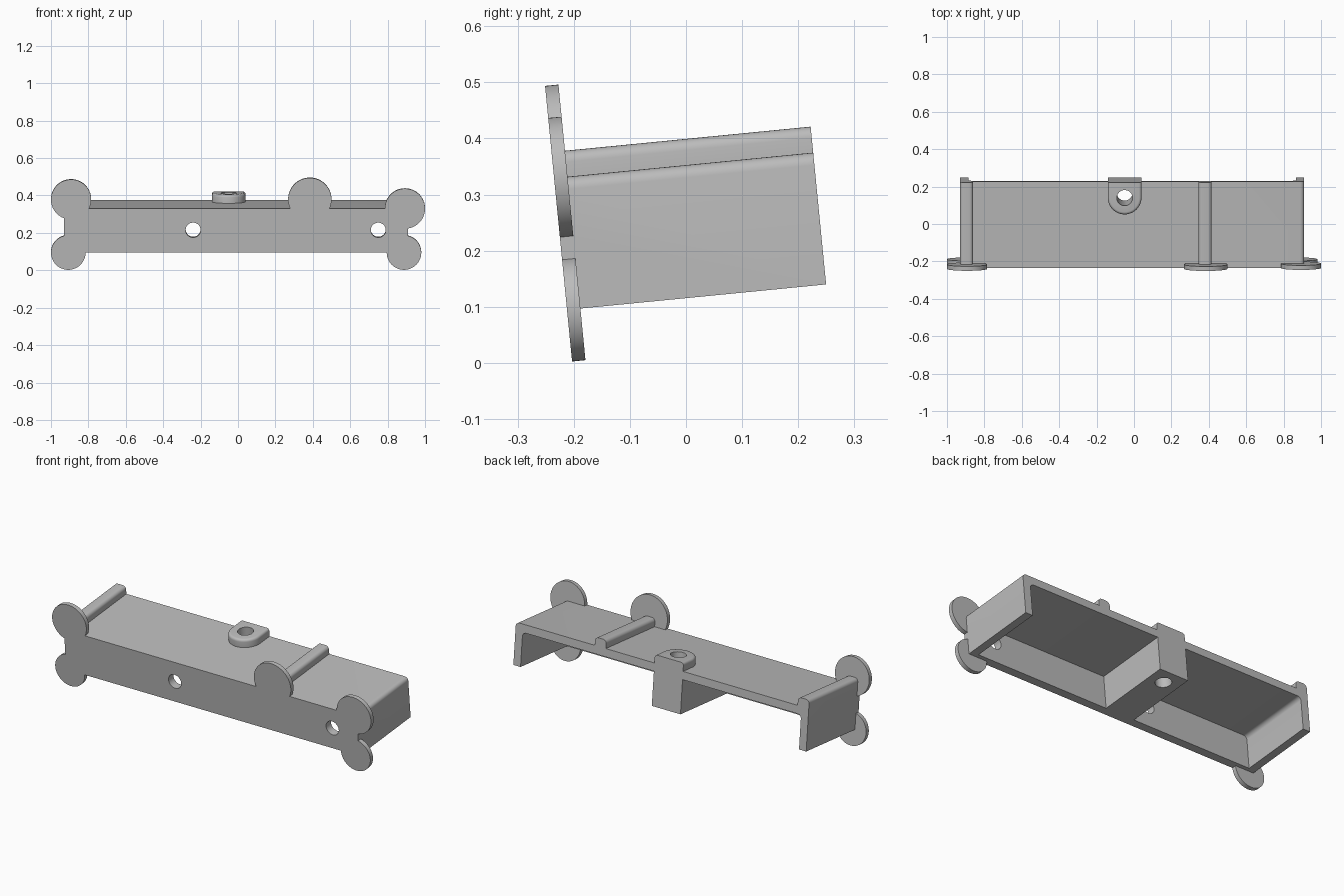
import bpy, math
from mathutils import Matrix, Vector

cube = bpy.data.objects.get("Cube")
if cube:
    bpy.data.objects.remove(cube, do_unlink=True)

grey = bpy.data.materials.new("satin_grey")
grey.use_nodes = True
colour = (0.5, 0.5, 0.5, 1)
grey.diffuse_color = colour
grey.node_tree.nodes["Principled BSDF"].inputs["Base Color"].default_value = colour

# Main sizes, before the whole bracket is tilted back
LEFT, RIGHT = 0.91, -0.93
BOTTOM, TOP, RIB_TOP, DEPTH = 0.093, 0.329, 0.3755, 0.464
WALL = 0.045
BOSS_X, BOSS_Y, BOSS_R = -0.05, 0.381, 0.09


def rounded(corners):
    """Outline from (x, y, radius) corners, with arcs where radius > 0."""
    out = []
    n = len(corners)
    for i, (x, y, r) in enumerate(corners):
        p = Vector((x, y))
        if r == 0:
            out.append(p)
            continue
        a = (Vector(corners[i - 1][:2]) - p).normalized()
        b = (Vector(corners[(i + 1) % n][:2]) - p).normalized()
        centre = p + (a + b) * r
        for k in range(7):
            t = k / 6 * math.pi / 2
            out.append(centre - b * r * math.cos(t) - a * r * math.sin(t))
    return out


def prism(name, outline, start, end, axis="Y"):
    """Extrude an (x, z) outline along Y, or an (x, y) outline along Z."""
    n = len(outline)
    put = (lambda p, d: (p[0], d, p[1])) if axis == "Y" else (lambda p, d: (p[0], p[1], d))
    verts = [put(p, d) for d in (start, end) for p in outline]
    faces = [list(range(n)), list(range(2 * n - 1, n - 1, -1))]
    faces += [[i, n + i, n + (i + 1) % n, (i + 1) % n] for i in range(n)]
    mesh = bpy.data.meshes.new(name)
    mesh.from_pydata(verts, [], faces)
    mesh.materials.append(grey)
    obj = bpy.data.objects.new(name, mesh)
    bpy.context.collection.objects.link(obj)
    # Make the normals point outward
    bpy.ops.object.select_all(action="DESELECT")
    bpy.context.view_layer.objects.active = obj
    obj.select_set(True)
    bpy.ops.object.mode_set(mode="EDIT")
    bpy.ops.mesh.select_all(action="SELECT")
    bpy.ops.mesh.normals_make_consistent(inside=False)
    bpy.ops.object.mode_set(mode="OBJECT")
    return obj


def circle(x, y, r, n=48):
    return [(x + r * math.cos(2 * math.pi * i / n), y + r * math.sin(2 * math.pi * i / n))
            for i in range(n)]


def combine(body, other, operation):
    """Apply a boolean and remove the second object."""
    mod = body.modifiers.new(operation.lower(), "BOOLEAN")
    mod.operation, mod.solver, mod.object = operation, "EXACT", other
    bpy.context.view_layer.objects.active = body
    bpy.ops.object.modifier_apply(modifier=mod.name)
    bpy.data.objects.remove(other, do_unlink=True)


# Body with two raised ribs along its depth
RIB_A, RIB_B, RIB_END = 0.345, 0.415, -0.86
body = prism("bracket_body", rounded([
    (RIGHT, BOTTOM, 0), (LEFT, BOTTOM, 0), (LEFT, TOP, 0.022),
    (RIB_B, TOP, 0), (RIB_B, RIB_TOP, 0.02), (RIB_A, RIB_TOP, 0.02), (RIB_A, TOP, 0),
    (RIB_END, TOP, 0), (RIB_END, RIB_TOP, 0.02), (RIGHT, RIB_TOP, 0.02),
]), 0, DEPTH)

# Two hollows open at the back and below, either side of the middle block
for outer, inner in ((RIGHT + WALL, BOSS_X - BOSS_R), (LEFT - WALL, BOSS_X + BOSS_R)):
    hollow = prism("hollow_cutter", rounded([
        (outer, 0, 0), (inner, 0, 0), (inner, TOP - WALL, 0), (outer, TOP - WALL, 0.022),
    ]), WALL, DEPTH + 0.1)
    combine(body, hollow, "DIFFERENCE")

# Rounded mounting boss on the top, with a softened upper rim
def boss_outline(r):
    arc = [(BOSS_X + r * math.cos(math.pi + math.pi * i / 24),
            BOSS_Y + r * math.sin(math.pi + math.pi * i / 24)) for i in range(25)]
    return arc + [(BOSS_X + r, DEPTH), (BOSS_X - r, DEPTH)]


boss = prism("boss", boss_outline(BOSS_R), TOP - 0.02, RIB_TOP, "Z")
bevel = boss.modifiers.new("soft_rim", "BEVEL")
bevel.width, bevel.segments, bevel.limit_method = 0.014, 4, "WEIGHT"
weights = boss.data.attributes.new("bevel_weight_edge", "FLOAT", "EDGE")
for edge in boss.data.edges:
    ends = [boss.data.vertices[v].co for v in edge.vertices]
    on_top = all(abs(c.z - RIB_TOP) < 1e-4 for c in ends)
    on_back = all(abs(c.y - DEPTH) < 1e-4 for c in ends)
    weights.data[edge.index].value = float(on_top and not on_back)
bpy.context.view_layer.objects.active = boss
bpy.ops.object.modifier_apply(modifier="soft_rim")
combine(body, boss, "UNION")

# Round pads flush with the front face
for x, z, r in ((-0.8925, 0.378, 0.1075), (-0.9075, BOTTOM, 0.0925), (0.384, 0.378, 0.116),
                (0.8925, TOP, 0.1075), (0.8875, BOTTOM, 0.0925)):
    combine(body, prism("front_pad", circle(x, z, r, 64), 0, 0.024), "UNION")

# Two screw holes in the front wall and one down through the boss
for x in (-0.24, 0.75):
    combine(body, prism("hole_cutter", circle(x, 0.214, 0.04), -0.1, 0.1), "DIFFERENCE")
combine(body, prism("hole_cutter", circle(BOSS_X, BOSS_Y, 0.042), 0, 0.6, "Z"), "DIFFERENCE")

# Tilt the whole bracket back and shade it
body.data.transform(Matrix.Translation((0, -0.203, 0.002)) @ Matrix.Rotation(math.radians(5.6), 4, "X"))
bpy.ops.object.select_all(action="DESELECT")
body.select_set(True)
bpy.context.view_layer.objects.active = body
bpy.ops.object.shade_smooth_by_angle(angle=math.radians(30))
